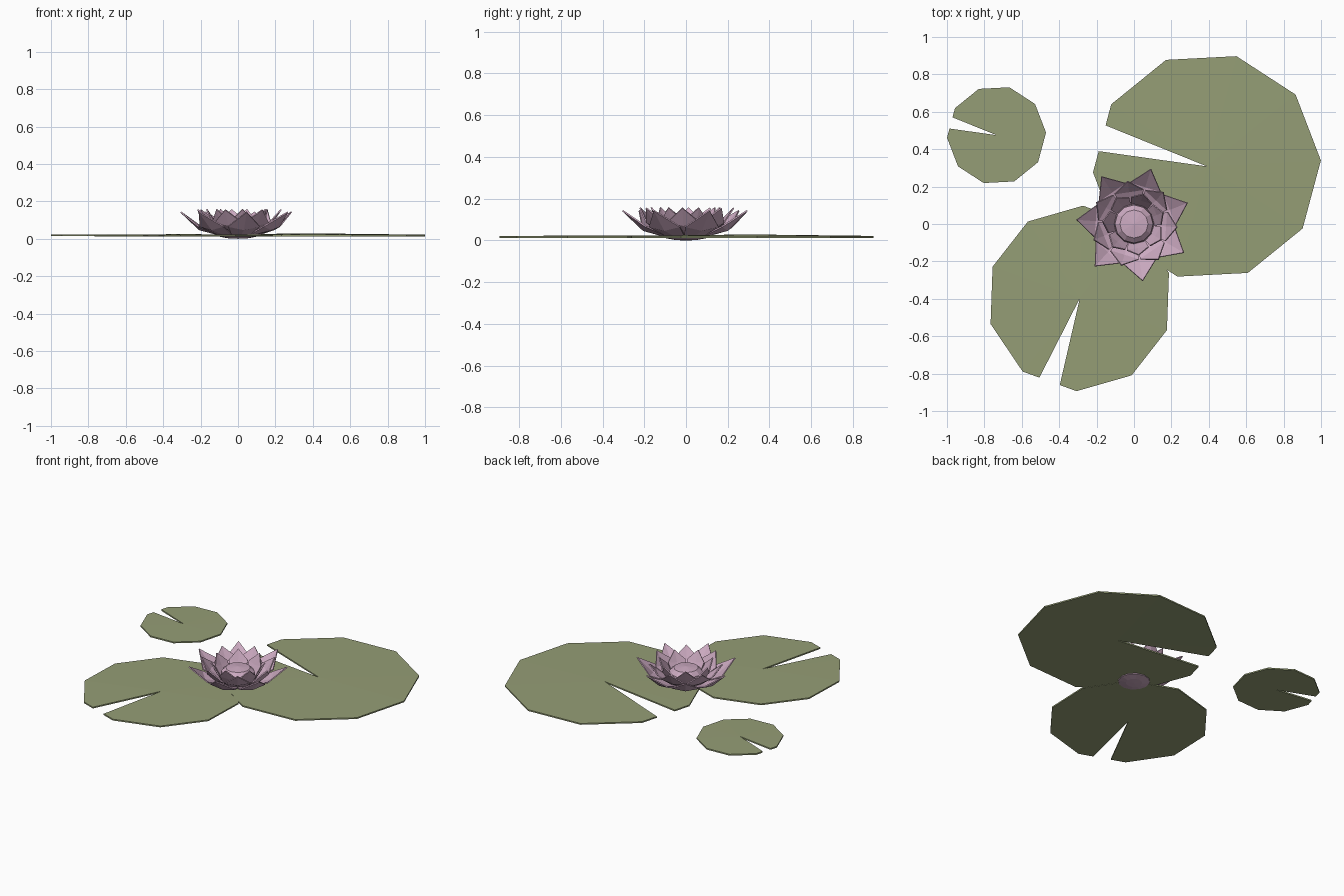
import bpy, math
from mathutils import Vector

if "Cube" in bpy.data.objects:
    bpy.data.objects.remove(bpy.data.objects["Cube"])


def material(name, rgb):
    m = bpy.data.materials.new(name)
    m.diffuse_color = (*rgb, 1)
    m.use_nodes = True
    m.node_tree.nodes["Principled BSDF"].inputs["Base Color"].default_value = m.diffuse_color
    return m


GREEN = material("pad_green", (0.30, 0.34, 0.18))
PINK = material("petal_pink", (0.60, 0.40, 0.53))


def make(name, verts, faces, mat, thickness=0, offset=-1):
    me = bpy.data.meshes.new(name)
    me.from_pydata(verts, [], faces)
    me.materials.append(mat)
    ob = bpy.data.objects.new(name, me)
    bpy.context.collection.objects.link(ob)
    if thickness:
        s = ob.modifiers.new("thickness", 'SOLIDIFY')
        s.thickness = thickness
        s.offset = offset
    return ob


# Lily pads: ten-sided discs, notched through the middle of one edge
def pad(name, x, y, r, notch, rim_z, rise):
    angles = [notch + 18 + 36 * i for i in range(10)]
    edge = r * math.cos(math.radians(18)) / math.cos(math.radians(7))
    rim = [(notch + 7, edge)] + [(a, r) for a in angles] + [(notch + 353, edge)]
    verts = [(x, y, rim_z + rise)]
    for a, d in rim:
        t = math.radians(a)
        verts.append((x + d * math.cos(t), y + d * math.sin(t), rim_z))
    faces = [(0, i, i + 1) for i in range(1, len(verts) - 1)]
    return make(name, verts, faces, GREEN, 0.009)


pad("large_pad", 0.39, 0.308, 0.61, 165, 0.022, 0.007)
pad("medium_pad", -0.29, -0.398, 0.496, 250, 0.021, 0.004)
pad("small_pad", -0.735, 0.475, 0.265, 165, 0.023, 0.001)


# Petals: folded, pointed blades given as (radius, height, half width, edge lift)
def petal_ring(name, count, start, base, middle, tip):
    for i in range(count):
        t = math.radians(start + 360 * i / count)
        out = Vector((math.cos(t), math.sin(t), 0))
        side = Vector((-math.sin(t), math.cos(t), 0))
        up = Vector((0, 0, 1))
        verts = []
        for r, z, w, lift in (base, middle):
            verts += [out * r + up * (z + lift) - side * w,
                      out * r + up * z,
                      out * r + up * (z + lift) + side * w]
        verts.append(out * tip[0] + up * tip[1])
        faces = [(0, 1, 4, 3), (1, 2, 5, 4), (3, 4, 6), (4, 5, 6)]
        make(f"{name}_{i + 1}", verts, faces, PINK, 0.007, 1)


petal_ring("outer_petal", 7, 21.5, (0.09, 0.022, 0.045, 0.0),
           (0.205, 0.052, 0.085, 0.018), (0.305, 0.146))
petal_ring("middle_petal", 7, 47.2, (0.09, 0.028, 0.045, 0.0),
           (0.172, 0.075, 0.078, 0.015), (0.228, 0.158))
petal_ring("inner_petal", 7, 21.5, (0.095, 0.035, 0.045, 0.0),
           (0.130, 0.09, 0.058, 0.01), (0.165, 0.160))

# Flower heart: turned bud that also forms the rounded underside
profile = [(0.05, 0.002), (0.097, 0.011), (0.108, 0.04), (0.102, 0.085), (0.075, 0.11)]
N = 12
verts = [(r * math.cos(math.tau * k / N), r * math.sin(math.tau * k / N), z)
         for r, z in profile for k in range(N)]
faces = [(j * N + k, j * N + (k + 1) % N, (j + 1) * N + (k + 1) % N, (j + 1) * N + k)
         for j in range(len(profile) - 1) for k in range(N)]
bottom, top = len(verts), len(verts) + 1
verts += [(0, 0, 0), (0, 0, 0.118)]
last = (len(profile) - 1) * N
faces += [(bottom, (k + 1) % N, k) for k in range(N)]
faces += [(top, last + k, last + (k + 1) % N) for k in range(N)]
make("flower_heart", verts, faces, PINK)
